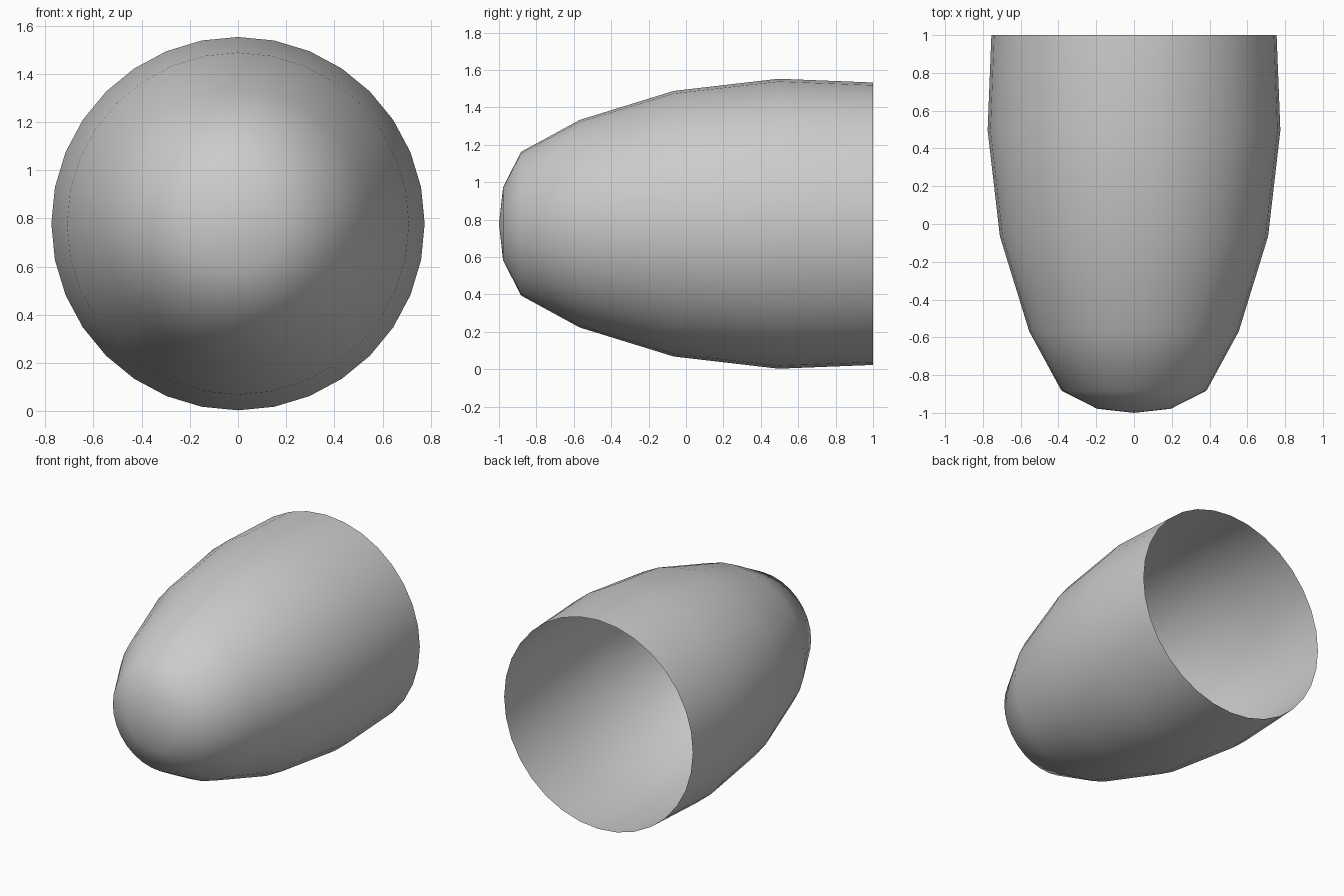
import bpy, bmesh, math

if "Cube" in bpy.data.objects:
    bpy.data.objects.remove(bpy.data.objects["Cube"])

SIDES = 32
CENTRE_Z = 0.778
# (y, radius) from the rounded nose tip to the open rear rim
PROFILE = [(-1.0, 0.0), (-0.978, 0.195), (-0.882, 0.384), (-0.568, 0.555),
           (-0.065, 0.71), (0.495, 0.775), (1.0, 0.755)]

# open hollow shell: spin the profile about the y axis
bm = bmesh.new()
verts = [bm.verts.new((0, y, CENTRE_Z + r)) for y, r in PROFILE]
edges = [bm.edges.new(pair) for pair in zip(verts, verts[1:])]
bmesh.ops.spin(bm, geom=verts + edges, cent=(0, 0, CENTRE_Z), axis=(0, 1, 0),
               angle=math.tau, steps=SIDES, use_duplicate=False)
bmesh.ops.remove_doubles(bm, verts=bm.verts, dist=1e-4)
bmesh.ops.recalc_face_normals(bm, faces=bm.faces)

# normals point away from the axis
mid = max(bm.faces, key=lambda f: f.calc_center_median().z)
if mid.normal.z < 0:
    bmesh.ops.reverse_faces(bm, faces=bm.faces)
for f in bm.faces:
    f.smooth = True

mesh = bpy.data.meshes.new("nose_shell")
bm.to_mesh(mesh)
bm.free()
bpy.context.collection.objects.link(bpy.data.objects.new("nose_shell", mesh))
